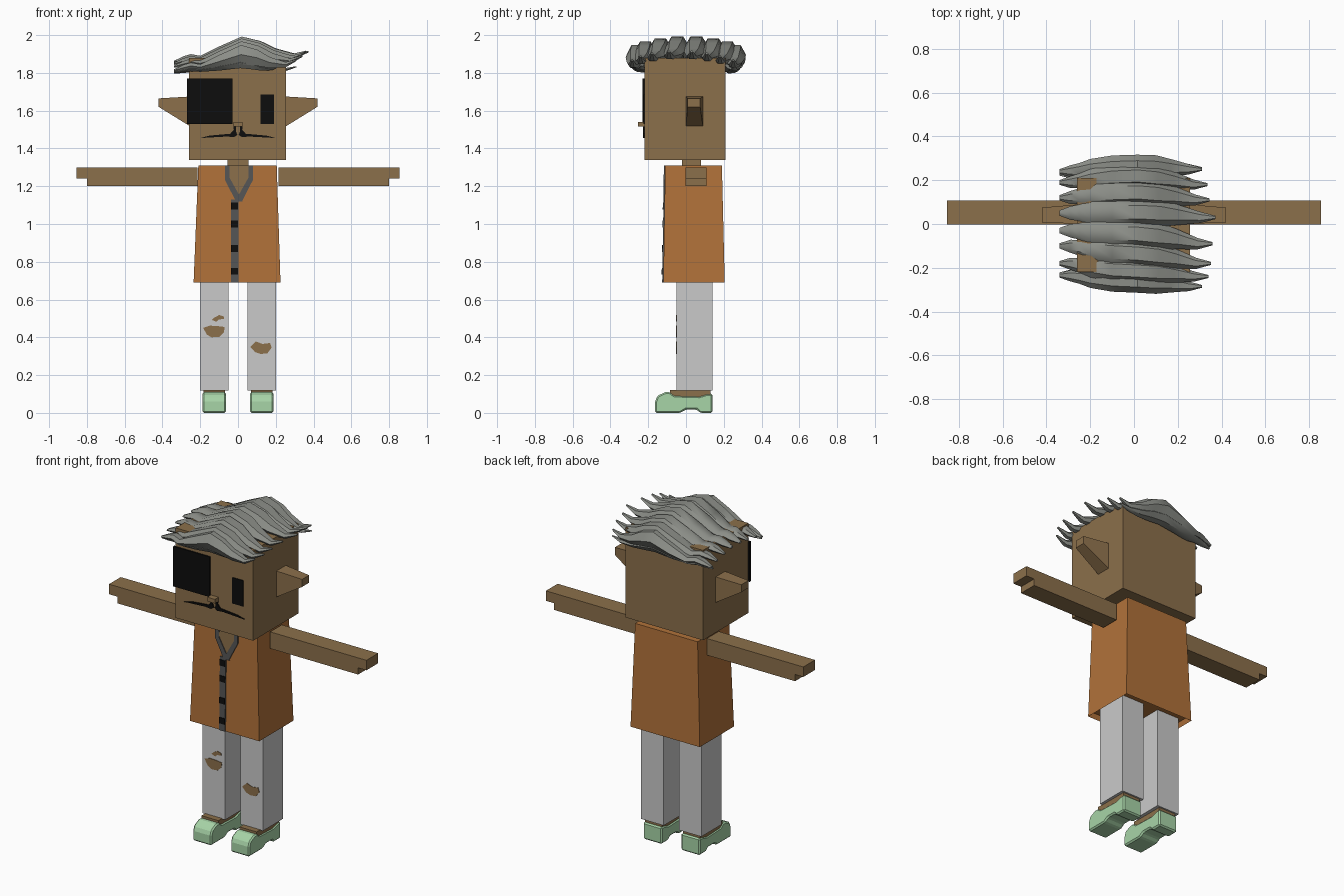
import bpy, bmesh, math
from mathutils import Vector

if "Cube" in bpy.data.objects:
    bpy.data.objects.remove(bpy.data.objects["Cube"], do_unlink=True)


def material(name, r, g, b):
    m = bpy.data.materials.new(name)
    m.use_nodes = True
    m.diffuse_color = (r, g, b, 1)
    m.node_tree.nodes["Principled BSDF"].inputs["Base Color"].default_value = (r, g, b, 1)
    return m


SKIN = material("brown skin", .26, .16, .07)
SHIRT = material("orange shirt", .44, .168, .042)
TROUSERS = material("pale trousers", .59, .59, .59)
SHOES = material("mint shoes", .39, .66, .39)
HAIR = material("grey hair", .26, .27, .245)
TRIM = material("dark grey trim", .091, .091, .091)
BLACK = material("black", .004, .004, .004)


def add(name, verts, faces, mat):
    me = bpy.data.meshes.new(name)
    me.from_pydata(verts, [], faces)
    bm = bmesh.new()
    bm.from_mesh(me)
    bmesh.ops.recalc_face_normals(bm, faces=bm.faces)
    bm.to_mesh(me)
    bm.free()
    me.materials.append(mat)
    ob = bpy.data.objects.new(name, me)
    bpy.context.collection.objects.link(ob)
    return ob


def loft(name, rings, mat):
    """Skin matching rings of points and cap both ends."""
    n = len(rings[0])
    verts = [p for r in rings for p in r]
    faces = [(k * n + i, k * n + (i + 1) % n, (k + 1) * n + (i + 1) % n, (k + 1) * n + i)
             for k in range(len(rings) - 1) for i in range(n)]
    faces += [tuple(range(n)), tuple(range(len(verts) - n, len(verts)))]
    return add(name, verts, faces, mat)


def rect_z(x0, x1, y0, y1, z):
    return [(x0, y0, z), (x1, y0, z), (x1, y1, z), (x0, y1, z)]


def box(name, x0, x1, y0, y1, z0, z1, mat):
    return loft(name, [rect_z(x0, x1, y0, y1, z0), rect_z(x0, x1, y0, y1, z1)], mat)


def plate(name, pts, front, mat, thick=.007):
    """Thin plate from an x-z outline, lying on the surface y = front(z)."""
    return loft(name, [[(x, front(z) + .002, z) for x, z in pts],
                       [(x, front(z) - thick, z) for x, z in pts]], mat)


def rect(x0, x1, z0, z1):
    return [(x0, z0), (x1, z0), (x1, z1), (x0, z1)]


def face_y(z):
    return -.22


def chest_y(z):
    return -.11 - .01 * (1.31 - z) / .62


def knee_y(z):
    return -.05


# Head, neck and torso
box("head", -.26, .255, -.22, .21, 1.34, 1.88, SKIN)
box("neck", -.055, .055, -.02, .08, 1.29, 1.35, SKIN)
torso = loft("shirt_body", [rect_z(-.235, .225, -.12, .205, .69),
                            rect_z(-.21, .205, -.11, .19, 1.31)], SHIRT)
bm = bmesh.new()
bm.from_mesh(torso.data)
bm.faces.ensure_lookup_table()
hem = min(bm.faces, key=lambda f: f.calc_center_median().z)
bmesh.ops.inset_region(bm, faces=[hem], thickness=.012)
bmesh.ops.translate(bm, verts=hem.verts, vec=Vector((0, 0, .03)))
bm.to_mesh(torso.data)
bm.free()

# Open collar, placket and buttons
CX = -.005 + .01
plate("open_chest", [(CX - .055, 1.31), (CX - .055, 1.24), (CX - .01, 1.14),
                     (CX + .01, 1.14), (CX + .055, 1.24), (CX + .055, 1.31)],
      chest_y, SKIN, .003)
for side, s in (("left", 1), ("right", -1)):
    plate("collar_" + side, [(CX + s * x, z) for x, z in
          ((.075, 1.31), (.075, 1.235), (.016, 1.12), (-.02, 1.12), (.05, 1.245), (.05, 1.31))],
          chest_y, TRIM)
plate("placket", rect(-.037, .002, .69, 1.13), chest_y, TRIM, .006)
for i, z in enumerate((1.095, 1.0, .87, .75)):
    plate(f"button_{i + 1}", rect(-.037, 0, z - .018, z + .018), chest_y, BLACK, .0095)

# Face
plate("right_eye", rect(-.27, -.03, 1.53, 1.77), face_y, BLACK, .0095)
plate("left_eye", rect(.12, .19, 1.53, 1.685), face_y, BLACK, .006)
box("nose", -.025, .025, -.255, -.22, 1.515, 1.54, SKIN)
for side, s in (("left", 1), ("right", -1)):
    plate("moustache_" + side, [(s * x, z) for x, z in
          ((.2, 1.455), (.15, 1.468), (.04, 1.478), (.022, 1.5), (.025, 1.525), (.01, 1.525),
           (.011, 1.49), (.003, 1.472), (.02, 1.46), (.06, 1.463), (.15, 1.458))],
          face_y, BLACK)

# Ears, arms and legs, one of each per side
for side, s in (("left", 1), ("right", -1)):
    loft(side + "_ear", [[(s * x, y0, z0), (s * x, y1, z0), (s * x, y1, z1), (s * x, y0, z1)]
                         for x, y0, y1, z0, z1 in ((.25, 0, .09, 1.515, 1.675),
                                                   (.42, .008, .075, 1.62, 1.665))], SKIN)
    arm = ((.215, 1.2), (.8, 1.2), (.8, 1.24), (.855, 1.24), (.855, 1.3), (.215, 1.3))
    loft(side + "_arm", [[(s * x, y, z) for x, z in arm] for y in (-.003, .108)], SKIN)
    box(side + "_trouser_leg", s * .05, s * .2, -.05, .14, .118, .74, TROUSERS)
    box(side + "_foot", s * .07, s * .183, -.085, .13, .05, .121, SKIN)
    profile = ((-.163, 0), (-.163, .06), (-.152, .09), (-.11, .11), (-.085, .11), (-.06, .092),
               (.07, .088), (.11, .1), (.14, .102), (.14, 0), (.075, 0), (.055, .018),
               (0, .018), (-.03, 0))
    shoe = loft(side + "_shoe", [[(s * x, y, z) for y, z in profile] for x in (.064, .188)], SHOES)
    bev = shoe.modifiers.new("soft edges", "BEVEL")
    bev.width = .008
    bev.segments = 1

# Torn knees
tears = {
    "right_knee_tear": [(-.185, .45), (-.165, .415), (-.14, .4), (-.1, .402), (-.075, .425),
                        (-.07, .455), (-.11, .46), (-.15, .462)],
    "right_small_tear": [(-.14, .492), (-.115, .483), (-.1, .495), (-.075, .497), (-.075, .51),
                         (-.1, .518), (-.125, .505)],
    "left_knee_tear": [(.065, .35), (.09, .322), (.12, .312), (.155, .315), (.178, .345),
                       (.17, .37), (.13, .365), (.095, .378)],
}
for name, pts in tears.items():
    plate(name, pts, knee_y, SKIN, .003)

# Hair: x, width factor, half thickness and height along one swept lock
STATIONS = ((-.34, .2, .006, 1.858), (-.29, .5, .018, 1.872), (-.25, .6, .02, 1.882),
            (-.2, .85, .018, 1.875), (-.1, 1, .04, 1.905), (.02, 1, .058, 1.942),
            (.12, 1, .05, 1.925), (.2, .75, .034, 1.9), (.3, .42, .016, 1.888),
            (.37, .12, .005, 1.913))


def lock(name, y_left, y_mid, y_right, half_width, drop, reach, arch=1):
    rings = []
    for x, w, t, z in STATIONS:
        y_end = y_left if x < 0 else y_right
        k = min(1, abs(x) / .3) ** 1.6
        y = y_mid + (y_end - y_mid) * k
        z = 1.875 + (z - 1.875) * arch - drop
        x *= reach if x > 0 else 1
        rings.append([(x, y + half_width * w * math.cos(a), z + t * arch * math.sin(a))
                      for a in (math.radians(60 * i) for i in range(6))])
    ob = loft(name, rings, HAIR)
    bpy.ops.object.select_all(action="DESELECT")
    bpy.context.view_layer.objects.active = ob
    ob.select_set(True)
    bpy.ops.object.shade_smooth_by_angle(angle=math.radians(40))


LOCKS = ((.24, .262, .25, .055, .045, .84), (.19, .22, .18, .055, .025, .91),
         (.12, .145, .11, .06, .01, .93), (.05, .055, .03, .062, 0, 1.01),
         (-.03, -.045, -.09, .062, 0, .97), (-.1, -.135, -.18, .06, .01, .95),
         (-.18, -.215, -.24, .055, .025, .92), (-.235, -.262, -.285, .052, .045, .84))
for i, row in enumerate(LOCKS):
    lock(f"hair_lock_{i + 1}", *row)
lock("front_fringe", -.23, -.25, -.235, .045, .06, .6, .6)
lock("back_fringe", .23, .25, .255, .045, .065, .84, .6)
